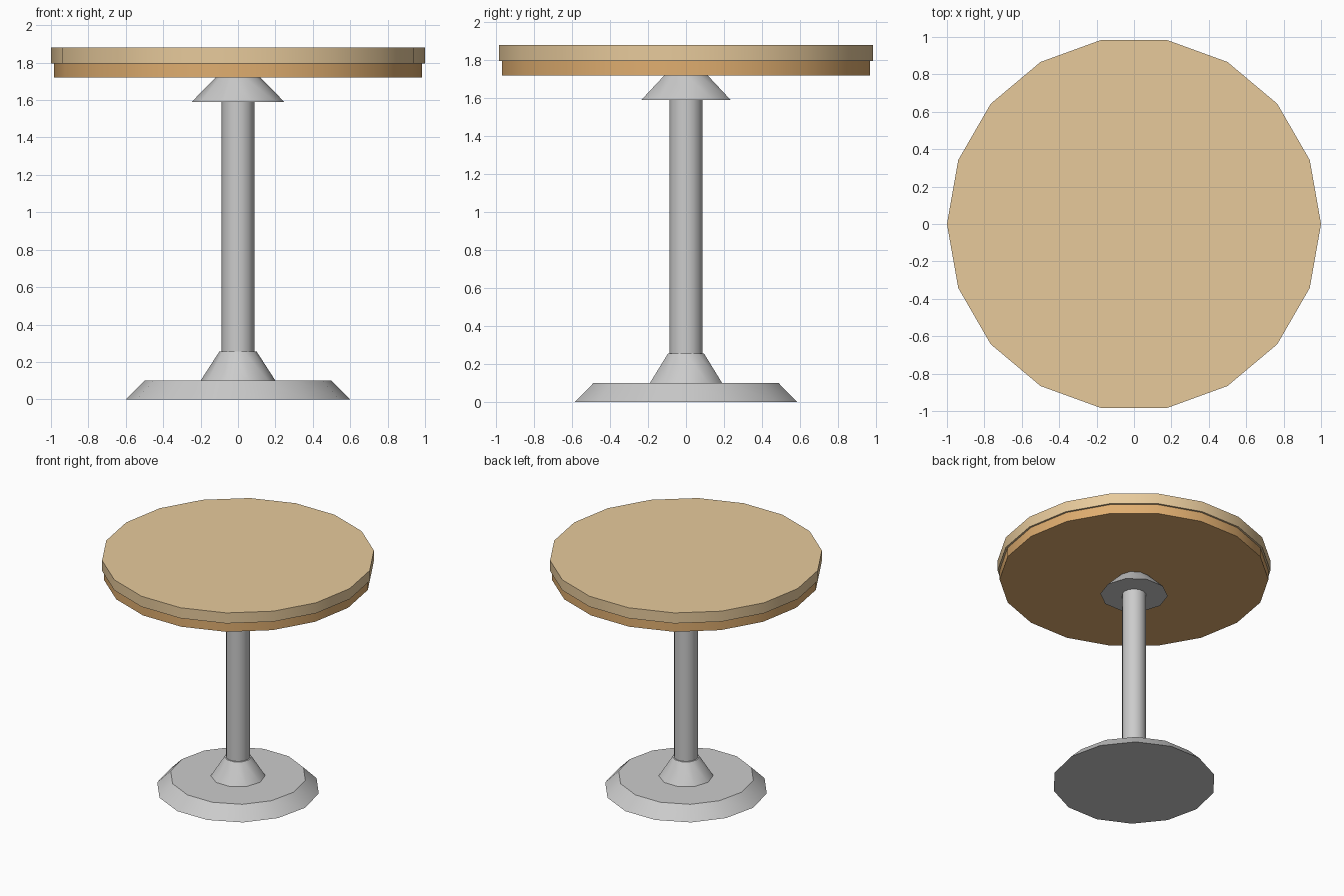
import bpy
import math

if "Cube" in bpy.data.objects:
    bpy.data.objects.remove(bpy.data.objects["Cube"])


def material(name, rgb):
    mat = bpy.data.materials.new(name)
    mat.diffuse_color = (*rgb, 1.0)
    mat.use_nodes = True
    mat.node_tree.nodes["Principled BSDF"].inputs["Base Color"].default_value = mat.diffuse_color
    return mat


def frustum(name, sides, r_bottom, r_top, z0, z1, mat=None):
    """Capped low-poly cone section with a corner on the +x axis."""
    bpy.ops.mesh.primitive_cone_add(
        vertices=sides, radius1=r_bottom, radius2=r_top, depth=z1 - z0,
        location=(0, 0, (z0 + z1) / 2))
    obj = bpy.context.object
    obj.name = name
    # The primitive starts on +y, so turn its first corner to +x
    obj.rotation_euler.z = -math.pi / 2
    bpy.ops.object.transform_apply(location=True, rotation=True, scale=True)
    bpy.ops.object.shade_smooth_by_angle(angle=math.radians(37))
    if mat:
        obj.data.materials.append(mat)
    return obj


light_wood = material("light_wood", (0.80, 0.59, 0.33))
warm_wood = material("warm_wood", (0.74, 0.42, 0.16))

# Foot and pedestal
frustum("base_plate", 14, 0.60, 0.50, 0.00, 0.10)
frustum("base_collar", 10, 0.20, 0.10, 0.10, 0.255)
frustum("column", 14, 0.088, 0.088, 0.25, 1.60)
frustum("top_bracket", 10, 0.248, 0.12, 1.59, 1.72)

# Two-layer table top
frustum("table_underlayer", 18, 0.985, 0.985, 1.72, 1.795, warm_wood)
frustum("table_top", 18, 1.00, 1.00, 1.795, 1.88, light_wood)
